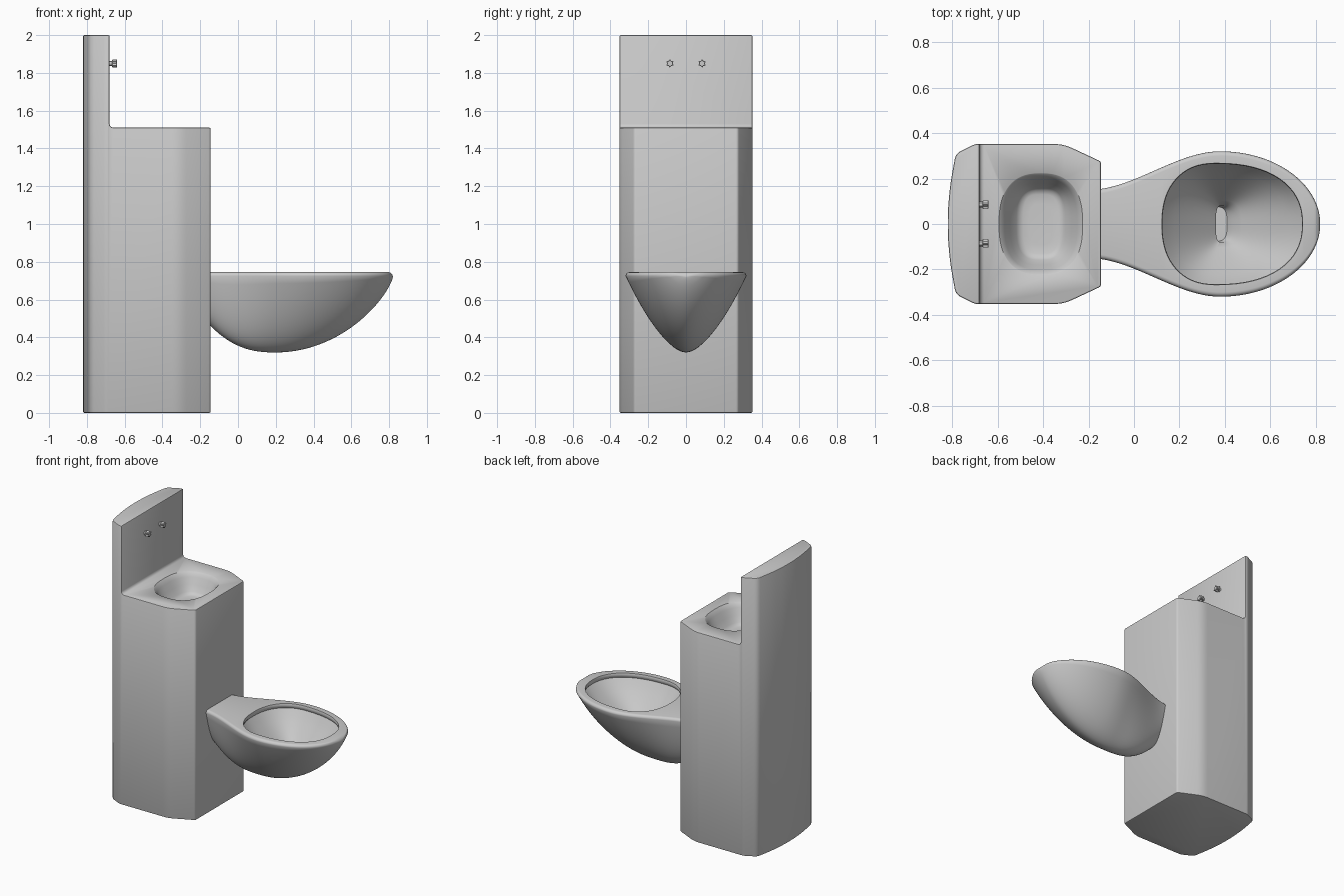
import bpy, bmesh, math
from mathutils import Vector

if "Cube" in bpy.data.objects:
    bpy.data.objects.remove(bpy.data.objects["Cube"])


def loft(name, rings):
    """Closed solid skinned through rings of equal point count."""
    bm = bmesh.new()
    vs = [[bm.verts.new(p) for p in r] for r in rings]
    n = len(rings[0])
    for a, b in zip(vs, vs[1:]):
        for i in range(n):
            j = (i + 1) % n
            bm.faces.new((a[i], a[j], b[j], b[i]))
    bm.faces.new(vs[0][::-1])
    bm.faces.new(vs[-1])
    bmesh.ops.recalc_face_normals(bm, faces=bm.faces)
    me = bpy.data.meshes.new(name)
    bm.to_mesh(me)
    bm.free()
    ob = bpy.data.objects.new(name, me)
    bpy.context.collection.objects.link(ob)
    return ob


def activate(ob):
    bpy.ops.object.select_all(action='DESELECT')
    ob.select_set(True)
    bpy.context.view_layer.objects.active = ob


def carve(ob, cutter):
    activate(ob)
    m = ob.modifiers.new("carve", 'BOOLEAN')
    m.operation, m.solver, m.object = 'DIFFERENCE', 'EXACT', cutter
    bpy.ops.object.modifier_apply(modifier=m.name)
    bpy.data.objects.remove(cutter)


def smooth(ob, deg):
    activate(ob)
    bpy.ops.object.shade_smooth_by_angle(angle=math.radians(deg))


def oval(cx, left, right, b, z, n, count=64):
    """Superellipse ring with separate left and right radii."""
    pts = []
    for i in range(count):
        t = 2 * math.pi * i / count
        c, s = math.cos(t), math.sin(t)
        a = right if c > 0 else left
        pts.append((cx + a * math.copysign(abs(c) ** (2 / n), c),
                    b * math.copysign(abs(s) ** (2 / n), s), z))
    return pts


def rounded(corners, steps=4):
    """Round each (x, y, radius) corner of a closed outline."""
    out = []
    for i, (x, y, r) in enumerate(corners):
        p = Vector((x, y))
        q0 = Vector(corners[i - 1][:2])
        q1 = Vector(corners[(i + 1) % len(corners)][:2])
        a, b = p + (q0 - p).normalized() * r, p + (q1 - p).normalized() * r
        for k in range(steps + 1):
            t = k / steps
            out.append(a * (1 - t) ** 2 + p * 2 * t * (1 - t) + b * t * t)
    return out


def ease(t):
    t = max(0, min(1, t))
    return t * t * (3 - 2 * t)


# Cabinet with tall splash panel at the back
half = [(-.145, .275, .012), (-.31, .352, .04), (-.70, .352, .012),
        (-.785, .31, .025), (-.81, .17, .05), (-.82, .05, .04)]
plan = rounded(half + [(x, -y, r) for x, y, r in reversed(half)])
cabinet = loft("cabinet", [[(p.x, p.y, z) for p in plan] for z in (0, 2)])

# Step above the basin deck, filleted where deck meets panel
step = [(-.66, 1.51), (-.67, 1.513), (-.677, 1.52), (-.68, 1.53),
        (-.68, 2.2), (.2, 2.2), (.2, 1.51)]
carve(cabinet, loft("step_cutter", [[(x, y, z) for x, z in step] for y in (-.6, .6)]))
activate(cabinet)
bev = cabinet.modifiers.new("edges", 'BEVEL')
bev.width, bev.segments, bev.angle_limit = .007, 2, math.radians(50)
bpy.ops.object.modifier_apply(modifier=bev.name)

# Wash basin recess
prof = [(.195, .237, 1.52, 2.5), (.182, .222, 1.508, 2.5), (.172, .212, 1.498, 2.5),
        (.160, .201, 1.48, 2.6), (.135, .180, 1.435, 2.8), (.108, .158, 1.395, 3),
        (.095, .147, 1.382, 3.2), (.078, .13, 1.376, 3.5), (.05, .09, 1.374, 3.5)]
carve(cabinet, loft("basin_cutter", [oval(-.41, a, a, b, z, n) for a, b, z, n in prof]))
smooth(cabinet, 40)


# Toilet bowl: cross-sections along x
def section(x):
    if x < .38:
        w = .15 + .17 * ease((x + .2) / .58)
    else:
        w = .32 * math.sqrt(1 - ((x - .38) / .44) ** 2)
    if x < .2:
        zb = .32 + .14 * ((.2 - x) / .345) ** 2.5
    else:
        zb = .72 - .40 * (1 - ((x - .2) / .62) ** 2) ** .75
    zt = .745
    if x > .795:
        zt = .72 + .025 * math.sqrt(1 - ((x - .795) / .025) ** 2)
    q = 2.6 - .8 * ease((x + .15) / .4)
    h, inset = min(.02, (zt - zb) * .3), min(.02, w * .4)
    right = []
    for i in range(1, 19):
        s = i / 18
        right.append((x, w * s, zb + (zt - h - zb) * s ** q))
    for k in range(1, 5):
        a = math.pi / 2 * k / 4
        right.append((x, w - inset * (1 - math.cos(a)), zt - h * (1 - math.sin(a))))
    return [(x, 0, zb)] + right + [(x, -y, z) for x, y, z in reversed(right)]


N = 64
bowl = loft("toilet_bowl", [section(-.15 + .9699 * math.sin(math.pi / 2 * i / N))
                            for i in range(N + 1)])

# Bowl cavity: lip, undercut, slope to the drain, drain throat
rings = [oval(.36, .242, .387, .272, .76, 2.3),
         oval(.36, .237, .382, .267, .742, 2.3),
         oval(.36, .235, .38, .265, .732, 2.3),
         oval(.36, .237, .382, .267, .722, 2.3),
         oval(.36, .243, .388, .272, .712, 2.3)]
for k in range(1, 9):
    t = k / 8
    mix = lambda a, b: a + (b - a) * t
    rings.append(oval(mix(.36, .385), mix(.243, .025), mix(.388, .05), mix(.272, .08),
                      .712 - .262 * t ** .9, mix(2.3, 3)))
rings.append(oval(.365, .03, .045, .075, .41, 3))
carve(bowl, loft("cavity_cutter", rings))
smooth(bowl, 40)

# Push-button taps: round stem and six-pointed head
for side, y0 in (("left", -.085), ("right", .085)):
    def ring(x, r_out, r_in):
        return [(x, y0 + r * math.cos(a), 1.85 + r * math.sin(a))
                for i in range(12)
                for a, r in [(math.pi * i / 6 + math.pi / 2, r_in if i % 2 else r_out)]]
    tap = loft("tap_" + side, [ring(-.69, .013, .013), ring(-.667, .013, .013),
                               ring(-.665, .022, .015), ring(-.643, .022, .015),
                               ring(-.64, .018, .012)])
    smooth(tap, 30)
